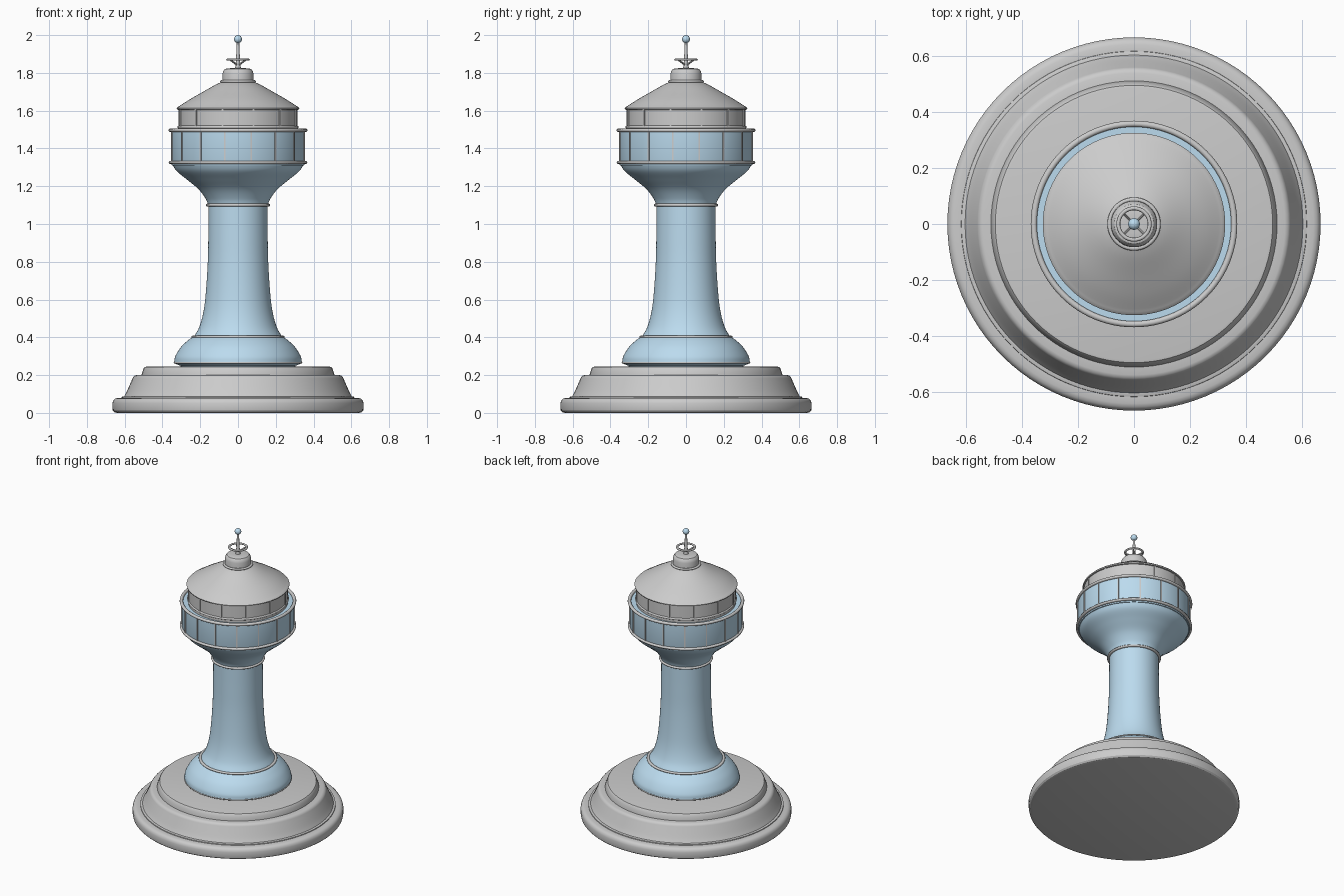
import bpy, bmesh, math
from mathutils import Vector

if "Cube" in bpy.data.objects:
    bpy.data.objects.remove(bpy.data.objects["Cube"])

blue = bpy.data.materials.new("pale_blue")
blue.diffuse_color = (0.50, 0.71, 0.86, 1)
blue.use_nodes = True
blue.node_tree.nodes["Principled BSDF"].inputs["Base Color"].default_value = blue.diffuse_color


def finish(name, bm, mat=None, angle=32):
    bmesh.ops.recalc_face_normals(bm, faces=bm.faces)
    me = bpy.data.meshes.new(name)
    bm.to_mesh(me)
    bm.free()
    ob = bpy.data.objects.new(name, me)
    bpy.context.collection.objects.link(ob)
    if mat:
        me.materials.append(mat)
    bpy.ops.object.select_all(action='DESELECT')
    ob.select_set(True)
    bpy.context.view_layer.objects.active = ob
    bpy.ops.object.shade_smooth_by_angle(angle=math.radians(angle))
    return ob


def smooth(pts, n=6):
    """Catmull-Rom curve through a few profile points."""
    p = [Vector(q) for q in pts]
    p = [2 * p[0] - p[1]] + p + [2 * p[-1] - p[-2]]
    out = []
    for a, b, c, d in zip(p, p[1:], p[2:], p[3:]):
        for i in range(n):
            t = i / n
            out.append(0.5 * (2 * b + (c - a) * t + (2 * a - 5 * b + 4 * c - d) * t**2
                              + (3 * b - a - 3 * c + d) * t**3))
    return [tuple(v) for v in out + [p[-2]]]


def lathe(name, profile, mat=None, seg=96):
    """Revolve (radius, z) points around z, closing both ends."""
    bm = bmesh.new()
    rings = [[bm.verts.new((r * math.cos(2 * math.pi * i / seg),
                            r * math.sin(2 * math.pi * i / seg), z)) for i in range(seg)]
             for r, z in profile]
    for lo, hi in zip(rings, rings[1:]):
        for i in range(seg):
            j = (i + 1) % seg
            bm.faces.new((lo[i], lo[j], hi[j], hi[i]))
    bm.faces.new(rings[0][::-1])
    bm.faces.new(rings[-1])
    return finish(name, bm, mat)


def torus(name, r, z, rr, rz, mat=None, seg=96, n=10):
    """Trim ring with an elliptical section."""
    bm = bmesh.new()
    rings = []
    for i in range(seg):
        a = 2 * math.pi * i / seg
        ring = []
        for k in range(n):
            b = 2 * math.pi * k / n
            q = r + rr * math.cos(b)
            ring.append(bm.verts.new((q * math.cos(a), q * math.sin(a), z + rz * math.sin(b))))
        rings.append(ring)
    for i in range(seg):
        u, v = rings[i], rings[(i + 1) % seg]
        for k in range(n):
            m = (k + 1) % n
            bm.faces.new((u[k], v[k], v[m], u[m]))
    return finish(name, bm, mat, 60)


def ribs(name, count, r, z0, z1, width, depth):
    """Upright bars around a drum, starting half a step from the front."""
    bm = bmesh.new()
    for i in range(count):
        a = 2 * math.pi * (i + 0.5) / count
        vs = bmesh.ops.create_cube(bm, size=1)["verts"]
        for v in vs:
            x, y, z = r + v.co.x * depth, v.co.y * width, (z0 + z1) / 2 + v.co.z * (z1 - z0)
            v.co = (x * math.cos(a) - y * math.sin(a), x * math.sin(a) + y * math.cos(a), z)
    return finish(name, bm)


# Stepped base
lathe("base_disc", [(0.640, 0), (0.655, 0.004), (0.663, 0.013), (0.665, 0.025), (0.665, 0.052),
                    (0.661, 0.066), (0.652, 0.075), (0.640, 0.079), (0.618, 0.08)])
lathe("base_slope", [(0.618, 0.07), (0.615, 0.085), (0.605, 0.088)]
      + smooth([(0.602, 0.088), (0.588, 0.115), (0.566, 0.165), (0.556, 0.188)], 4)
      + [(0.549, 0.196), (0.538, 0.2), (0.49, 0.2)])
lathe("base_platform", [(0.51, 0.19), (0.51, 0.205), (0.503, 0.225), (0.499, 0.237),
                        (0.494, 0.243), (0.485, 0.245)])

# Tower foot, shaft and flared neck
lathe("tower_foot", [(0.30, 0.24), (0.305, 0.25), (0.328, 0.258)]
      + smooth([(0.338, 0.27), (0.332, 0.30), (0.305, 0.345), (0.270, 0.380), (0.240, 0.402)]), blue)
torus("foot_lower_trim", 0.332, 0.266, 0.009, 0.006)
torus("foot_upper_trim", 0.238, 0.402, 0.010, 0.007)
lathe("tower_shaft", smooth([(0.235, 0.40), (0.205, 0.455), (0.183, 0.535), (0.170, 0.64),
                             (0.160, 0.80), (0.157, 0.95), (0.156, 1.10)]), blue)
torus("neck_trim", 0.160, 1.10, 0.010, 0.008)
lathe("flared_neck", smooth([(0.157, 1.10), (0.172, 1.135), (0.210, 1.185), (0.270, 1.235),
                             (0.325, 1.28), (0.350, 1.32)]), blue)

# Lower drum
lathe("lower_drum", [(0.35, 1.31), (0.355, 1.325), (0.355, 1.49), (0.29, 1.49)], blue)
torus("drum_bottom_trim", 0.356, 1.326, 0.011, 0.009)
torus("drum_top_trim", 0.357, 1.496, 0.011, 0.010)
ribs("drum_ribs", 16, 0.355, 1.33, 1.49, 0.007, 0.010)

# Upper drum and roof
lathe("upper_drum", [(0.315, 1.48), (0.315, 1.61), (0.28, 1.61)])
torus("upper_drum_bottom_trim", 0.313, 1.513, 0.008, 0.008)
ribs("upper_drum_ribs", 12, 0.314, 1.52, 1.61, 0.012, 0.010)
lathe("roof", [(0.31, 1.603), (0.323, 1.606), (0.325, 1.613), (0.318, 1.62)]
      + smooth([(0.312, 1.623), (0.255, 1.66), (0.185, 1.70), (0.125, 1.734), (0.085, 1.753)]))

# Roof cap
torus("cap_trim", 0.087, 1.755, 0.008, 0.007)
lathe("roof_cap", [(0.083, 1.75), (0.082, 1.795), (0.078, 1.81), (0.070, 1.82), (0.058, 1.824),
                   (0.03, 1.825)])

# Antenna with ring, struts and ball
lathe("antenna_mast", [(0.016, 1.82), (0.012, 1.85), (0.010, 1.88), (0.006, 1.975)], seg=24)
torus("antenna_ring", 0.056, 1.87, 0.007, 0.006, seg=48)
bm = bmesh.new()
for i in range(4):
    a = math.pi * (i + 0.5) / 2
    d = Vector((math.cos(a), math.sin(a), 0))
    p, q = d * 0.006 + Vector((0, 0, 1.842)), d * 0.056 + Vector((0, 0, 1.868))
    mat = (q - p).to_track_quat('Z', 'Y').to_matrix().to_4x4()
    mat.translation = (p + q) / 2
    bmesh.ops.create_cone(bm, cap_ends=True, segments=10, radius1=0.005, radius2=0.005,
                          depth=(q - p).length, matrix=mat)
finish("antenna_struts", bm)
bm = bmesh.new()
bmesh.ops.create_uvsphere(bm, u_segments=32, v_segments=16, radius=0.021)
bmesh.ops.translate(bm, verts=bm.verts, vec=(0, 0, 1.979))
finish("antenna_ball", bm, blue)
